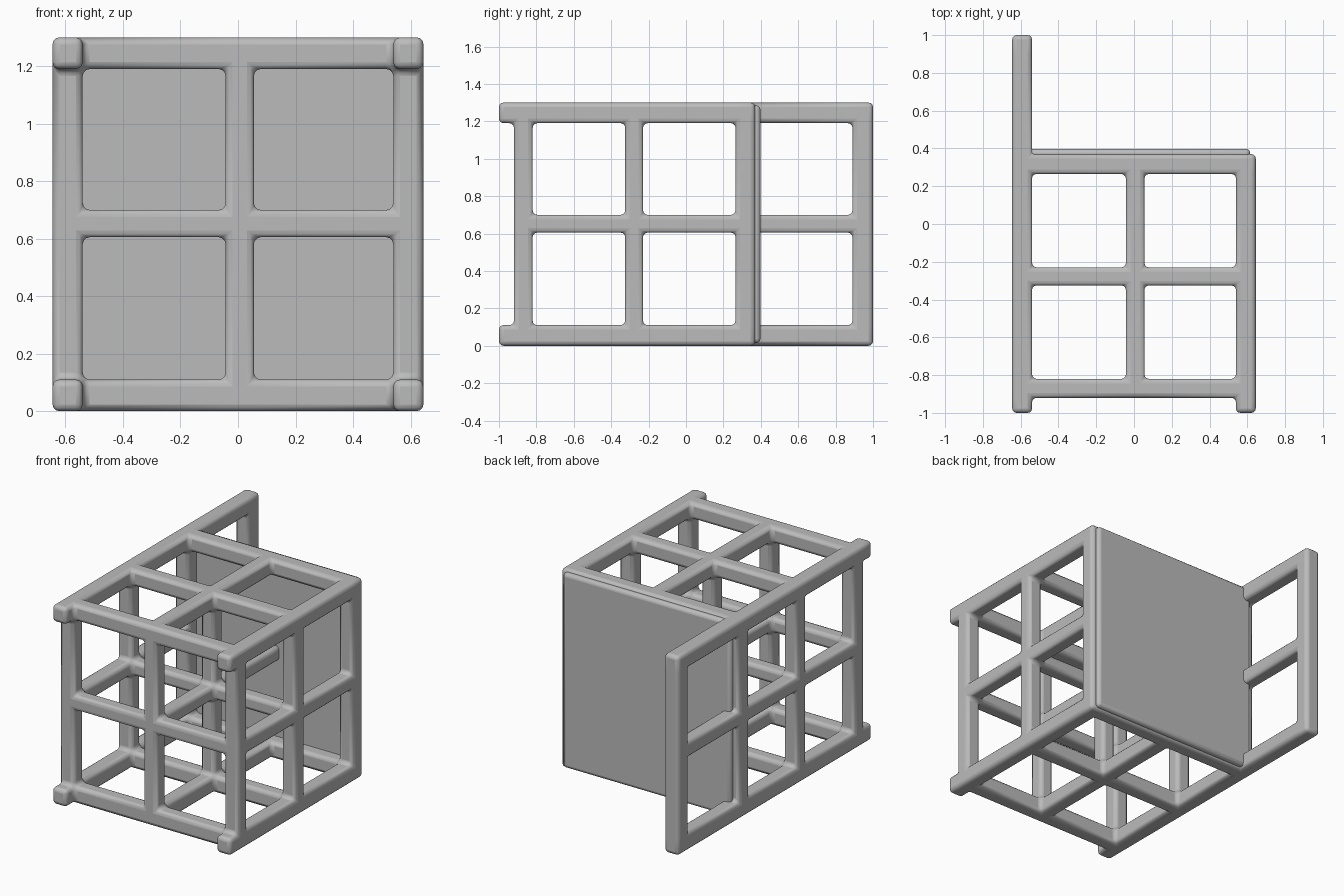
import bpy, bmesh

if "Cube" in bpy.data.objects:
    bpy.data.objects.remove(bpy.data.objects["Cube"])

grey = bpy.data.materials.new("plain grey")
grey.diffuse_color = (0.5, 0.5, 0.5, 1)
grey.use_nodes = True
grey.node_tree.nodes["Principled BSDF"].inputs["Base Color"].default_value = grey.diffuse_color

# Alternating bar / gap boundaries along each axis
XS = [-.645, -.54, -.043, .055, .54, .645]
YS = [-1, -.92, -.82, -.325, -.23, .265, .37, .89, 1]
ZS = [0, .11, .605, .7, 1.19, 1.3]


def filled(i, j, k):
    """True where a bar of the lattice occupies the cell."""
    if not (0 <= i < 5 and 0 <= j < 8 and 0 <= k < 5):
        return False
    if j == 0:                       # corner stubs at the front
        return i in (0, 4) and k in (0, 4)
    if j >= 6:                       # side frame running past the back
        return i == 0 and (j == 7 or k % 2 == 0)
    if j == 5:                       # back frame: border and centre rail end
        return i in (0, 4) or k in (0, 4) or (i, k) == (2, 2)
    return (i % 2 == 0) + (j % 2 == 1) + (k % 2 == 0) >= 2


def finish(name, bm, width):
    mesh = bpy.data.meshes.new(name)
    bm.to_mesh(mesh)
    bm.free()
    mesh.materials.append(grey)
    obj = bpy.data.objects.new(name, mesh)
    bpy.context.collection.objects.link(obj)
    bevel = obj.modifiers.new("rounded edges", 'BEVEL')
    bevel.width = width
    bevel.segments = 3
    bevel.limit_method = 'ANGLE'
    for o in bpy.context.selected_objects:
        o.select_set(False)
    bpy.context.view_layer.objects.active = obj
    obj.select_set(True)
    bpy.ops.object.shade_smooth_by_angle(angle=0.6)
    return obj


# Lattice frame: outer skin of all filled cells
bm = bmesh.new()
verts = {}


def corner(c):
    if c not in verts:
        verts[c] = bm.verts.new((XS[c[0]], YS[c[1]], ZS[c[2]]))
    return verts[c]


for i in range(5):
    for j in range(8):
        for k in range(5):
            if not filled(i, j, k):
                continue
            cell = (i, j, k)
            for axis in range(3):
                for side in (0, 1):
                    near = list(cell)
                    near[axis] += 2 * side - 1
                    if filled(*near):
                        continue
                    u, v = (axis + 1) % 3, (axis + 2) % 3
                    quad = []
                    for a, b in ((0, 0), (1, 0), (1, 1), (0, 1)):
                        c = list(cell)
                        c[axis] += side
                        c[u] += a
                        c[v] += b
                        quad.append(corner(tuple(c)))
                    bm.faces.new(quad if side else quad[::-1])
finish("lattice_frame", bm, .024)

# Back wall, standing slightly proud of the back frame
bm = bmesh.new()
bmesh.ops.create_cube(bm, size=1)
for v in bm.verts:
    v.co.x = .615 if v.co.x > 0 else -.6
    v.co.y = .398 if v.co.y > 0 else .345
    v.co.z = 1.285 if v.co.z > 0 else .015
finish("back_wall", bm, .022)
